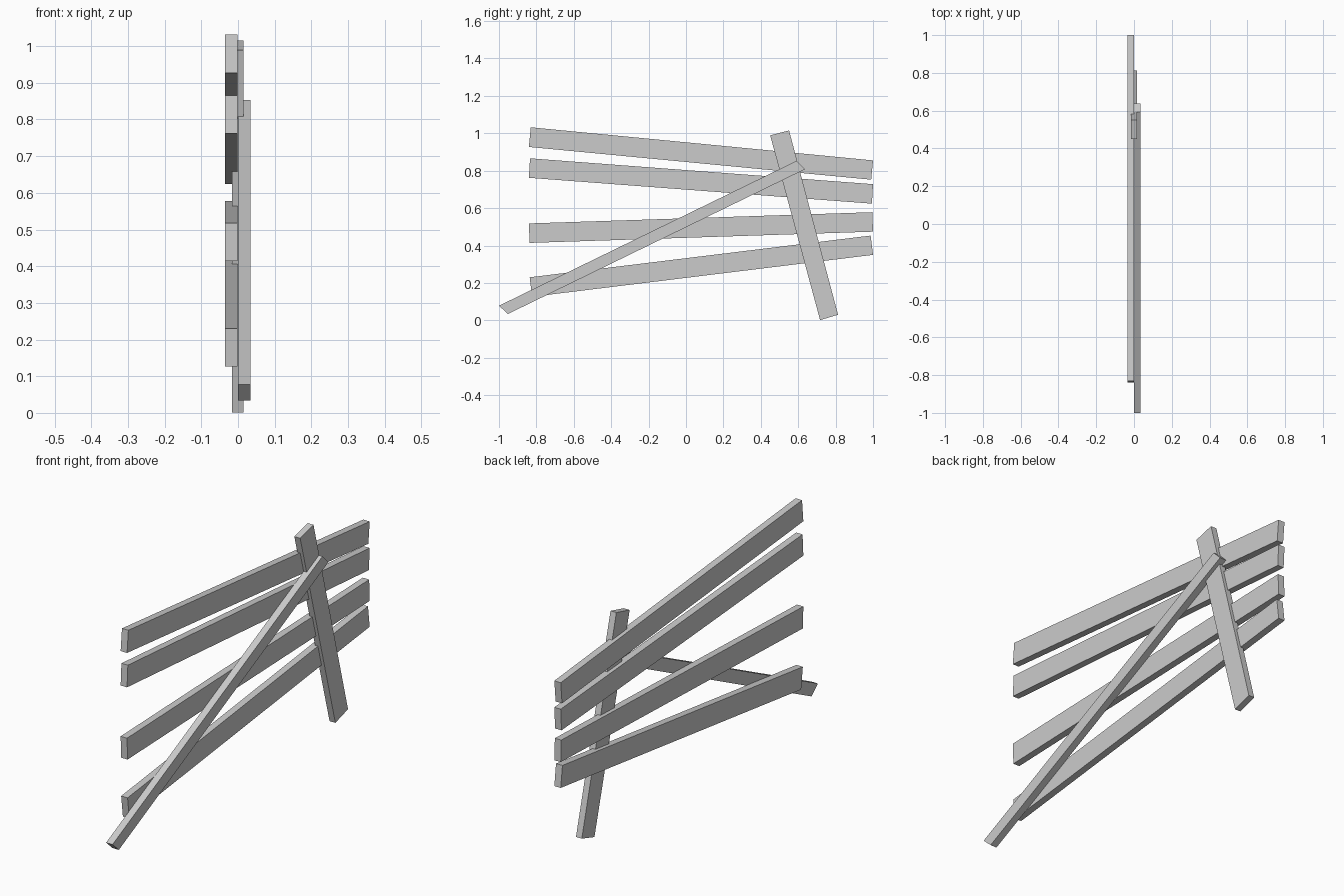
import bpy, bmesh

if "Cube" in bpy.data.objects:
    bpy.data.objects.remove(bpy.data.objects["Cube"])


def plank(name, outline, x0, x1):
    """Extrude a four-sided (y, z) outline from x0 to x1."""
    bm = bmesh.new()
    face = bm.faces.new([bm.verts.new((x0, y, z)) for y, z in outline])
    ext = bmesh.ops.extrude_face_region(bm, geom=[face])
    moved = [g for g in ext["geom"] if isinstance(g, bmesh.types.BMVert)]
    bmesh.ops.translate(bm, vec=(x1 - x0, 0, 0), verts=moved)
    bmesh.ops.recalc_face_normals(bm, faces=bm.faces[:])
    mesh = bpy.data.meshes.new(name)
    bm.to_mesh(mesh)
    bm.free()
    obj = bpy.data.objects.new(name, mesh)
    bpy.context.collection.objects.link(obj)
    return obj


# Four fanned rails
rails = {
    "top_rail": [(-0.83, 1.032), (-0.84, 0.927), (0.99, 0.752), (1.0, 0.855)],
    "upper_rail": [(-0.834, 0.866), (-0.84, 0.762), (0.994, 0.624), (1.0, 0.728)],
    "lower_rail": [(-0.84, 0.518), (-0.836, 0.414), (1.0, 0.474), (0.996, 0.578)],
    "bottom_rail": [(-0.836, 0.23), (-0.823, 0.126), (1.0, 0.35), (0.987, 0.453)],
}
for name, outline in rails.items():
    plank(name, outline, -0.035, -0.001)

# Leaning post
plank("post", [(0.45, 0.989), (0.717, 0.001), (0.813, 0.03), (0.551, 1.015)],
      -0.016, 0.015)

# Diagonal brace with mitred ends
plank("diagonal_brace", [(-1.0, 0.078), (-0.952, 0.034), (0.637, 0.808), (0.592, 0.853)],
      0.0, 0.034)
